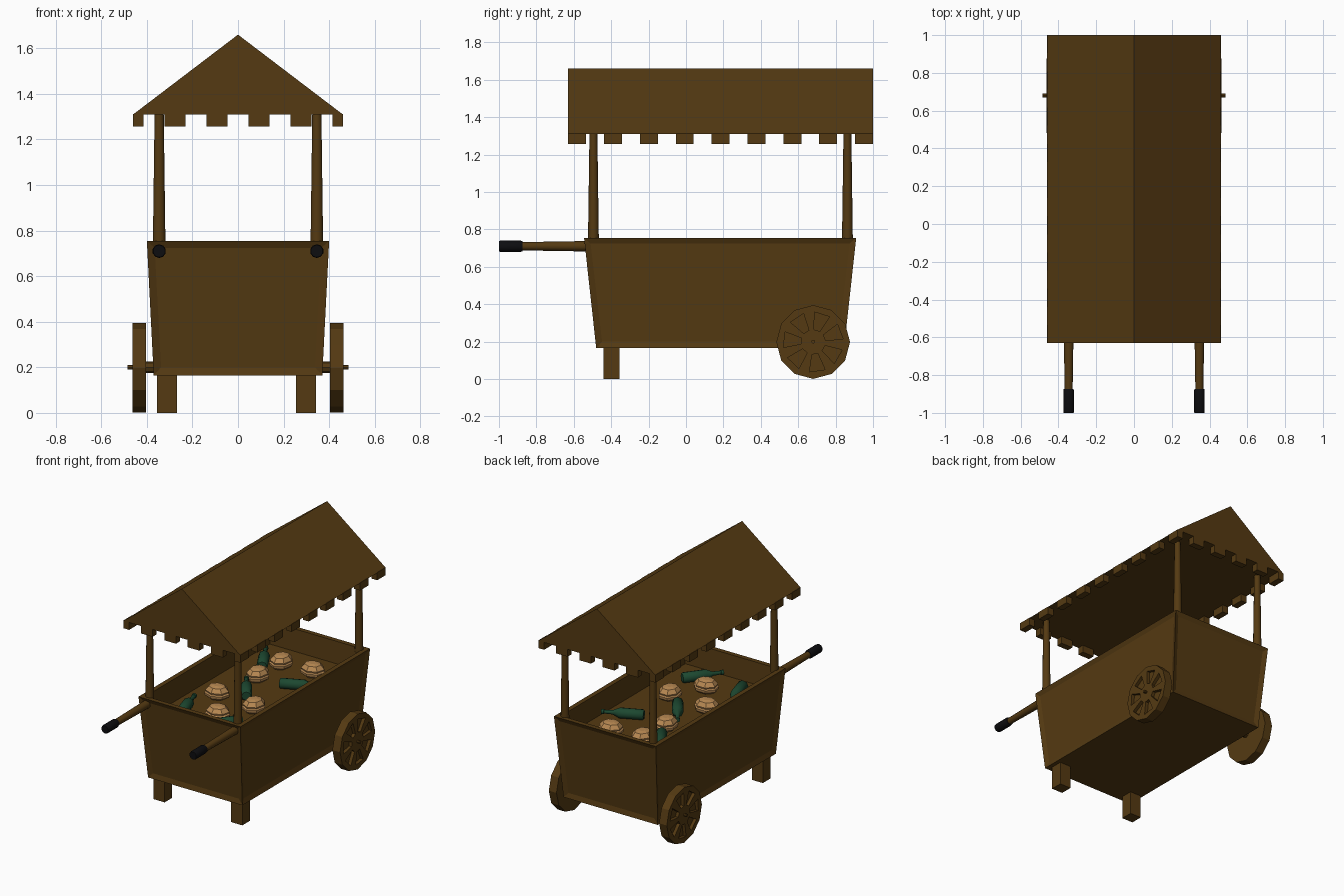
import bpy, bmesh, math
from math import sin, cos, pi, radians
from mathutils import Matrix, Vector

if "Cube" in bpy.data.objects:
    bpy.data.objects.remove(bpy.data.objects["Cube"])


def material(name, rgb):
    m = bpy.data.materials.new(name)
    m.diffuse_color = (*rgb, 1)
    m.use_nodes = True
    m.node_tree.nodes["Principled BSDF"].inputs["Base Color"].default_value = m.diffuse_color
    return m


WOOD = material("brown_wood", (0.09, 0.042, 0.006))
GRIP = material("black_grip", (0.004, 0.004, 0.005))
BREAD = material("tan_bread", (0.48, 0.25, 0.085))
GLASS = material("green_glass", (0.012, 0.065, 0.03))


def finish(name, bm, mat, mirror=False, smooth=False):
    bmesh.ops.recalc_face_normals(bm, faces=bm.faces)
    for f in bm.faces:
        f.smooth = smooth
    me = bpy.data.meshes.new(name)
    bm.to_mesh(me)
    bm.free()
    if mat:
        me.materials.append(mat)
    ob = bpy.data.objects.new(name, me)
    bpy.context.collection.objects.link(ob)
    if smooth:
        bpy.context.view_layer.objects.active = ob
        ob.select_set(True)
        bpy.ops.object.shade_smooth_by_angle(angle=radians(50))
        ob.select_set(False)
    if mirror:
        ob.modifiers.new("mirror", 'MIRROR').use_mirror_merge = False
    return ob


def add_box(bm, x0, x1, y0, y1, z0, z1):
    m = (Matrix.Translation(((x0 + x1) / 2, (y0 + y1) / 2, (z0 + z1) / 2))
         @ Matrix.Diagonal((x1 - x0, y1 - y0, z1 - z0, 1)))
    bmesh.ops.create_cube(bm, size=1, matrix=m)


def add_prism(bm, points, offset):
    """Extrude a closed outline along an offset."""
    a = [bm.verts.new(p) for p in points]
    b = [bm.verts.new(Vector(p) + Vector(offset)) for p in points]
    bm.faces.new(a)
    bm.faces.new(b[::-1])
    for i in range(len(a)):
        j = (i + 1) % len(a)
        bm.faces.new((a[i], b[i], b[j], a[j]))


def add_lathe(bm, profile, segs, start, axis, squash=(1, 1)):
    """Turn (radius, distance) pairs around an axis from a start point."""
    rot = Vector(axis).to_track_quat('Z', 'Y').to_matrix().to_4x4()
    m = Matrix.Translation(start) @ rot
    rings = []
    for r, h in profile:
        rings.append([bm.verts.new(m @ Vector((r * squash[0] * sin(2 * pi * k / segs),
                                               r * squash[1] * cos(2 * pi * k / segs), h)))
                      for k in range(segs)])
    for a, b in zip(rings, rings[1:]):
        for k in range(segs):
            j = (k + 1) % segs
            bm.faces.new((a[k], a[j], b[j], b[k]))
    bm.faces.new(rings[0])
    bm.faces.new(rings[-1])


# Cart body: tapered tub with recessed side panels and an open top
bm = bmesh.new()
low = [(-.37, -.48), (.37, -.48), (.37, .845), (-.37, .845)]
high = [(-.40, -.545), (.40, -.545), (.40, .91), (-.40, .91)]
a = [bm.verts.new((x, y, .165)) for x, y in low]
b = [bm.verts.new((x, y, .755)) for x, y in high]
bm.faces.new(a[::-1])
top = bm.faces.new(b)
sides = [bm.faces.new((a[i], a[(i + 1) % 4], b[(i + 1) % 4], b[i])) for i in range(4)]
bm.normal_update()
bmesh.ops.inset_individual(bm, faces=sides, thickness=.047, depth=-.012)
bmesh.ops.inset_individual(bm, faces=[top], thickness=.047)
bmesh.ops.inset_individual(bm, faces=[top], thickness=.012, depth=-.155)
finish("cart_body", bm, WOOD)

# Front legs
bm = bmesh.new()
add_box(bm, -.355, -.268, -.44, -.355, 0, .17)
add_box(bm, .255, .342, -.44, -.355, 0, .17)
finish("front_legs", bm, WOOD)

# Wheels with recessed openings between the spokes
bm = bmesh.new()
add_lathe(bm, [(.197, 0), (.197, .06)], 12, (.403, .68, .198), (1, 0, 0))
wheel = finish("wheel", bm, WOOD)
bm = bmesh.new()
for k in range(7):
    t = radians(21) + k * 2 * pi / 7
    pts = []
    for r, w in ((.065, -.016), (.155, -.042), (.155, .042), (.065, .016)):
        pts.append((.44, .68 + r * cos(t) - w * sin(t), .198 + r * sin(t) + w * cos(t)))
    add_prism(bm, pts, (.06, 0, 0))
cutter = finish("wheel_cutter", bm, WOOD)
cutter.hide_render = True
cutter.hide_viewport = True
cut = wheel.modifiers.new("openings", 'BOOLEAN')
cut.operation = 'DIFFERENCE'
cut.solver = 'EXACT'
cut.object = cutter
wheel.modifiers.new("mirror", 'MIRROR').use_mirror_merge = False

# Axle with thin pins through the wheels
bm = bmesh.new()
add_lathe(bm, [(.026, 0), (.026, .07)], 8, (.34, .68, .2), (1, 0, 0))
add_lathe(bm, [(.01, 0), (.01, .085)], 8, (.40, .68, .2), (1, 0, 0))
finish("axle", bm, WOOD, mirror=True)

# Tapered roof posts
bm = bmesh.new()
for y in (-.495, .863):
    add_lathe(bm, [(.029, 0), (.021, .58)], 10, (.346, y, .74), (0, 0, 1))
finish("roof_posts", bm, WOOD, mirror=True, smooth=True)

# Push handles and their grips
bm = bmesh.new()
add_lathe(bm, [(.028, 0), (.022, .37)], 10, (.346, -.52, .71), (0, -1, 0))
finish("handles", bm, WOOD, mirror=True, smooth=True)
bm = bmesh.new()
add_lathe(bm, [(.027, 0), (.03, .01), (.03, .12), (.027, .127)], 10,
          (.346, -.873, .71), (0, -1, 0))
finish("handle_grips", bm, GRIP, mirror=True, smooth=True)

# Gabled roof
bm = bmesh.new()
add_prism(bm, [(-.46, -.63, 1.31), (.46, -.63, 1.31), (0, -.63, 1.66)], (0, 1.63, 0))
finish("roof", bm, WOOD)

# Square teeth along the eaves
bm = bmesh.new()
step = 1.63 / 17
for k in range(9):
    y = -.63 + 2 * k * step
    for x in (-.46, .414):
        add_box(bm, x, x + .046, y, y + step, 1.258, 1.312)
for x in (-.322, -.138, .046, .23):
    for y in (-.63, .954):
        add_box(bm, x, x + .092, y, y + .046, 1.258, 1.312)
finish("roof_teeth", bm, WOOD)

# Bread buns lying in the tub
bm = bmesh.new()
bun = [(.055, 0), (.085, .02), (.088, .038), (.078, .045), (.082, .056), (.058, .083), (.025, .09)]
spots = [(-.10, .63), (.14, .64), (-.11, .38), (-.17, .01), (.14, -.02), (.01, -.24)]
for i, (x, y) in enumerate(spots):
    add_lathe(bm, bun, 7, (x, y, .598), (0, 0, 1), (1, .85) if i % 2 else (.85, 1))
finish("bread_buns", bm, BREAD)

# Bottles lying among the buns: middle point and neck direction
bm = bmesh.new()
bottle = [(.03, 0), (.037, .008), (.037, .16), (.015, .205), (.013, .26), (.017, .262), (.017, .28)]
for x, y, dx, dy in ((.12, -.36, -.6, -.8), (.21, .41, .91, .41), (-.22, -.25, -.28, .96),
                     (-.06, .18, -.57, .82), (-.23, .62, -.5, .86)):
    d = Vector((dx, dy, 0)).normalized()
    add_lathe(bm, bottle, 8, Vector((x, y, .638)) - d * .14, d)
finish("bottles", bm, GLASS, smooth=True)
